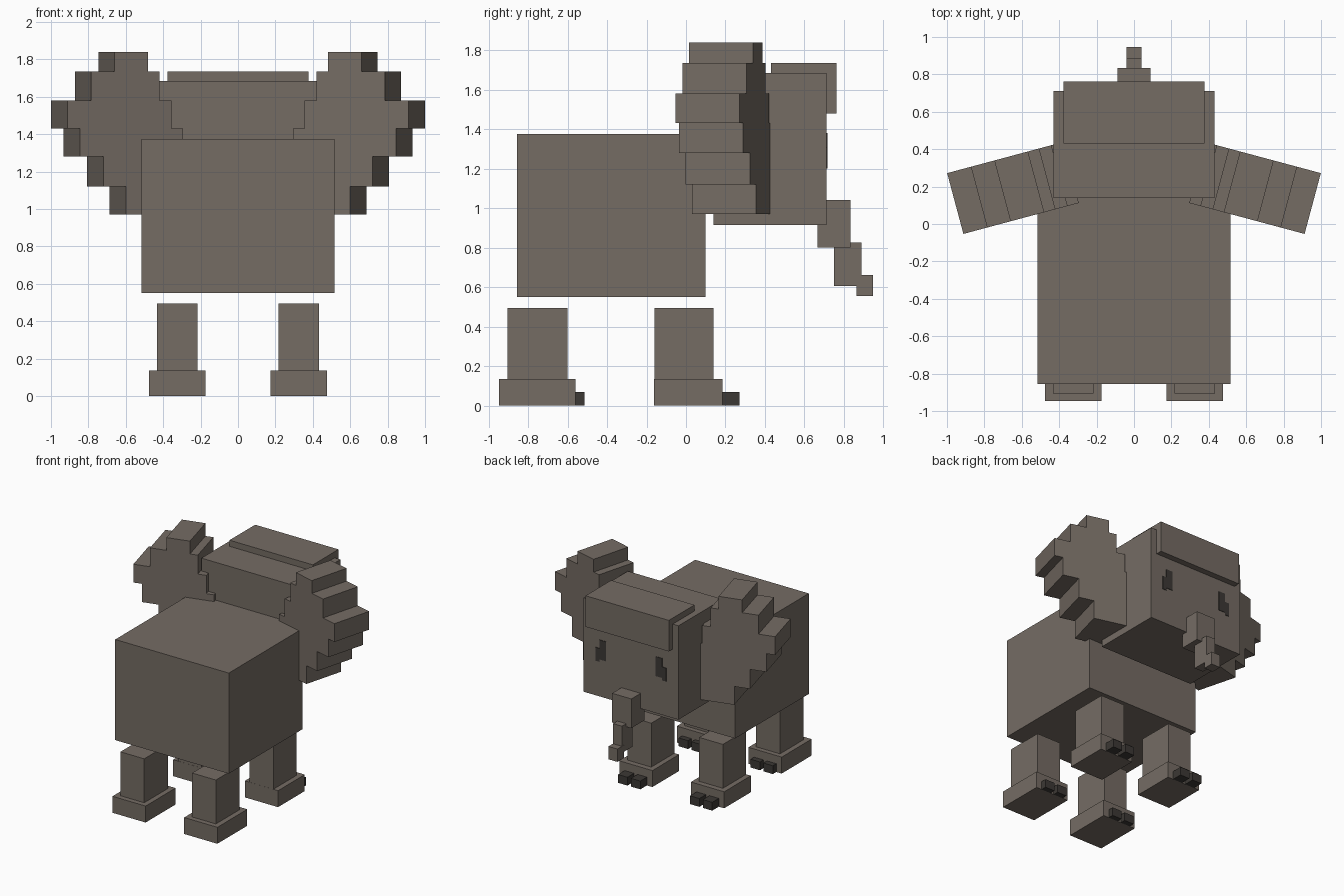
import bpy, bmesh
from mathutils import Vector

if "Cube" in bpy.data.objects:
    bpy.data.objects.remove(bpy.data.objects["Cube"], do_unlink=True)


def material(name, rgb):
    m = bpy.data.materials.new(name)
    m.use_nodes = True
    m.diffuse_color = (*rgb, 1)
    m.node_tree.nodes["Principled BSDF"].inputs["Base Color"].default_value = (*rgb, 1)
    return m


HIDE = material("grey_brown_hide", (0.178, 0.150, 0.127))
DARK = material("dark_brown", (0.045, 0.040, 0.035))


def finish(name, bm, mat):
    bmesh.ops.recalc_face_normals(bm, faces=bm.faces)
    mesh = bpy.data.meshes.new(name)
    bm.to_mesh(mesh)
    bm.free()
    mesh.materials.append(mat)
    obj = bpy.data.objects.new(name, mesh)
    bpy.context.collection.objects.link(obj)
    return obj


def box(name, x, y, z, mat=HIDE):
    """Box from (min, max) ranges on each axis."""
    bm = bmesh.new()
    bmesh.ops.create_cube(bm, size=1)
    for v in bm.verts:
        v.co = [(a + b) / 2 + c * (b - a) for (a, b), c in zip((x, y, z), v.co)]
    return finish(name, bm, mat)


def prism(name, points, depth, mat):
    """Extrude a flat outline along a depth vector."""
    bm = bmesh.new()
    face = bm.faces.new([bm.verts.new(p) for p in points])
    ext = bmesh.ops.extrude_face_region(bm, geom=[face], use_keep_orig=True)
    moved = [g for g in ext["geom"] if isinstance(g, bmesh.types.BMVert)]
    bmesh.ops.translate(bm, verts=moved, vec=depth)
    return finish(name, bm, mat)


def span(side, a, b):
    return tuple(sorted((side * a, side * b)))


# Body, neck and head
box("body", (-0.515, 0.515), (-0.855, 0.10), (0.55, 1.375))
box("neck", (-0.40, 0.40), (0.09, 0.15), (0.98, 1.375))
box("head", (-0.43, 0.43), (0.14, 0.712), (0.915, 1.685))
box("forehead", (-0.378, 0.378), (0.43, 0.762), (1.48, 1.735))

# Trunk, stepping forward and down
box("trunk_base", (-0.087, 0.087), (0.665, 0.833), (0.80, 1.04))
box("trunk_middle", (-0.04, 0.04), (0.75, 0.888), (0.605, 0.825))
box("trunk_tip", (-0.041, 0.041), (0.863, 0.947), (0.555, 0.66))

# Ear rows from bottom to top: inner x, outer x, bottom z, top z
ROWS = [(0.295, 0.60, 0.97, 1.12), (0.295, 0.72, 1.12, 1.28),
        (0.295, 0.845, 1.28, 1.43), (0.355, 0.912, 1.43, 1.58),
        (0.42, 0.785, 1.58, 1.735), (0.48, 0.66, 1.735, 1.84)]
outline = [(o, z) for _, o, lo, hi in ROWS for z in (lo, hi)]
outline += [(i, z) for i, _, lo, hi in reversed(ROWS) for z in (hi, lo)]
outline = [p for n, p in enumerate(outline) if p != outline[n - 1]]

for side, label in ((1, "left"), (-1, "right")):
    # Ear swept back by fifteen degrees
    ear = [(side * x, -0.053 + (0.912 - x) * 0.268, z) for x, z in outline]
    prism(label + "_ear", ear, Vector((side * 0.087, 0.325, 0)), HIDE)

    # Eye plate: tall block with a lower outer bump
    eye = [(0.225, 1.22), (0.285, 1.22), (0.285, 1.20), (0.32, 1.20),
           (0.32, 1.31), (0.285, 1.31), (0.285, 1.38), (0.225, 1.38)]
    prism(label + "_eye", [(side * x, 0.711, z) for x, z in eye],
          Vector((0, 0.005, 0)), DARK)

    # Legs with feet and two toes each
    for end, leg_y, foot_y, toe_y in (
            ("head_end", (-0.16, 0.14), (-0.161, 0.185), 0.27),
            ("tail_end", (-0.905, -0.60), (-0.947, -0.56), -0.515)):
        part = f"{label}_{end}_"
        box(part + "leg", span(side, 0.217, 0.433), leg_y, (0.13, 0.495))
        box(part + "foot", span(side, 0.175, 0.476), foot_y, (0, 0.135))
        for n, x in enumerate((0.225, 0.342)):
            box(f"{part}toe_{n + 1}", span(side, x, x + 0.085),
                (foot_y[1], toe_y), (0, 0.068), DARK)
